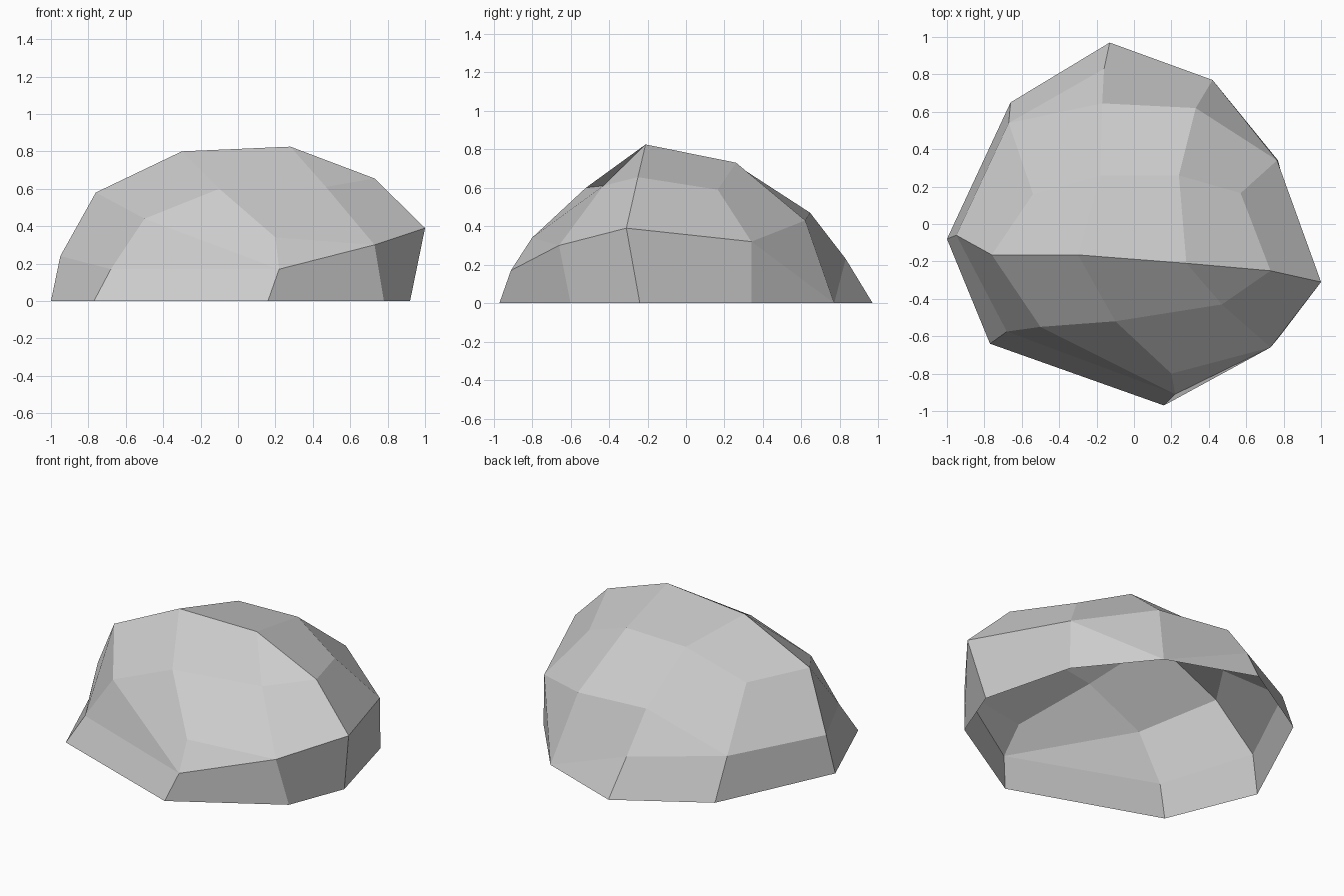
import bpy
import bmesh

default_cube = bpy.data.objects.get("Cube")
if default_cube:
    bpy.data.objects.remove(default_cube, do_unlink=True)

# Corners of the boulder that several strips share
left_corner = (-0.95, -0.06, 0.24)
front_left = (-0.68, -0.575, 0.17)
front_tip = (0.22, -0.91, 0.17)
front_right = (0.73, -0.66, 0.30)
right_corner = (1.0, -0.31, 0.39)
back_right = (0.765, 0.34, 0.32)
back_foot = (0.42, 0.77, 0)
back_tip = (-0.16, 0.83, 0.23)
back_left = (-0.67, 0.54, 0.26)
front_bump = (0.47, -0.43, 0.61)
back_knee = (0.33, 0.62, 0.43)

# Cross-sections from left to right; a repeated corner closes a strip to a point
front_edge = [front_left, front_tip, front_tip, front_right, front_right, front_right]
front_low = [front_left, front_tip, (0.20, -0.80, 0.34), front_right, front_right, front_right]
front_slope = [front_left, (-0.50, -0.55, 0.44), (-0.10, -0.52, 0.60),
               front_bump, front_bump, front_right]
ridge = [left_corner, (-0.76, -0.165, 0.58), (-0.30, -0.165, 0.80),
         (0.28, -0.21, 0.825), (0.73, -0.25, 0.655), right_corner]
back_slope = [back_left, (-0.54, 0.16, 0.55), (-0.18, 0.26, 0.72),
              (0.24, 0.26, 0.73), (0.57, 0.165, 0.59), back_right]
back_low = [back_left, back_left, (-0.17, 0.645, 0.47), back_knee, back_right, back_right]
back_edge = [back_left, back_left, back_tip, back_foot, back_right, back_right]
sections = [front_edge, front_low, front_slope, ridge, back_slope, back_low, back_edge]

# Lower rim of the shell and the matching outline on the ground
rim = [left_corner, front_left, front_tip, front_right, right_corner,
       back_right, back_foot, back_tip, back_left]
ground = [(-1, -0.08, 0), (-0.77, -0.64, 0), (0.16, -0.97, 0), (0.78, -0.60, 0),
          (0.92, -0.24, 0), (0.77, 0.34, 0), back_foot, (-0.13, 0.97, 0), (-0.66, 0.65, 0)]

bm = bmesh.new()
corners = {}


def corner(point):
    """Return the one vertex that stands at this point."""
    if point not in corners:
        corners[point] = bm.verts.new(point)
    return corners[point]


def bridge(first, second, closed=False):
    """Join two lines of points with faces, skipping collapsed ones."""
    count = len(first)
    for i in range(count if closed else count - 1):
        j = (i + 1) % count
        loop = dict.fromkeys((first[i], first[j], second[j], second[i]))
        if len(loop) > 2:
            bm.faces.new([corner(point) for point in loop])


# Crown from neighbouring sections, then the open-bottomed skirt
for near, far in zip(sections, sections[1:]):
    bridge(near, far)
bridge(ground, rim, closed=True)
bmesh.ops.recalc_face_normals(bm, faces=bm.faces)

mesh = bpy.data.meshes.new("boulder")
bm.to_mesh(mesh)
bm.free()
boulder = bpy.data.objects.new("boulder", mesh)
bpy.context.collection.objects.link(boulder)

# Plain stone colour
stone = bpy.data.materials.new("stone_grey")
stone.use_nodes = True
colour = (0.6, 0.6, 0.6, 1)
stone.diffuse_color = colour
stone.node_tree.nodes["Principled BSDF"].inputs["Base Color"].default_value = colour
mesh.materials.append(stone)
